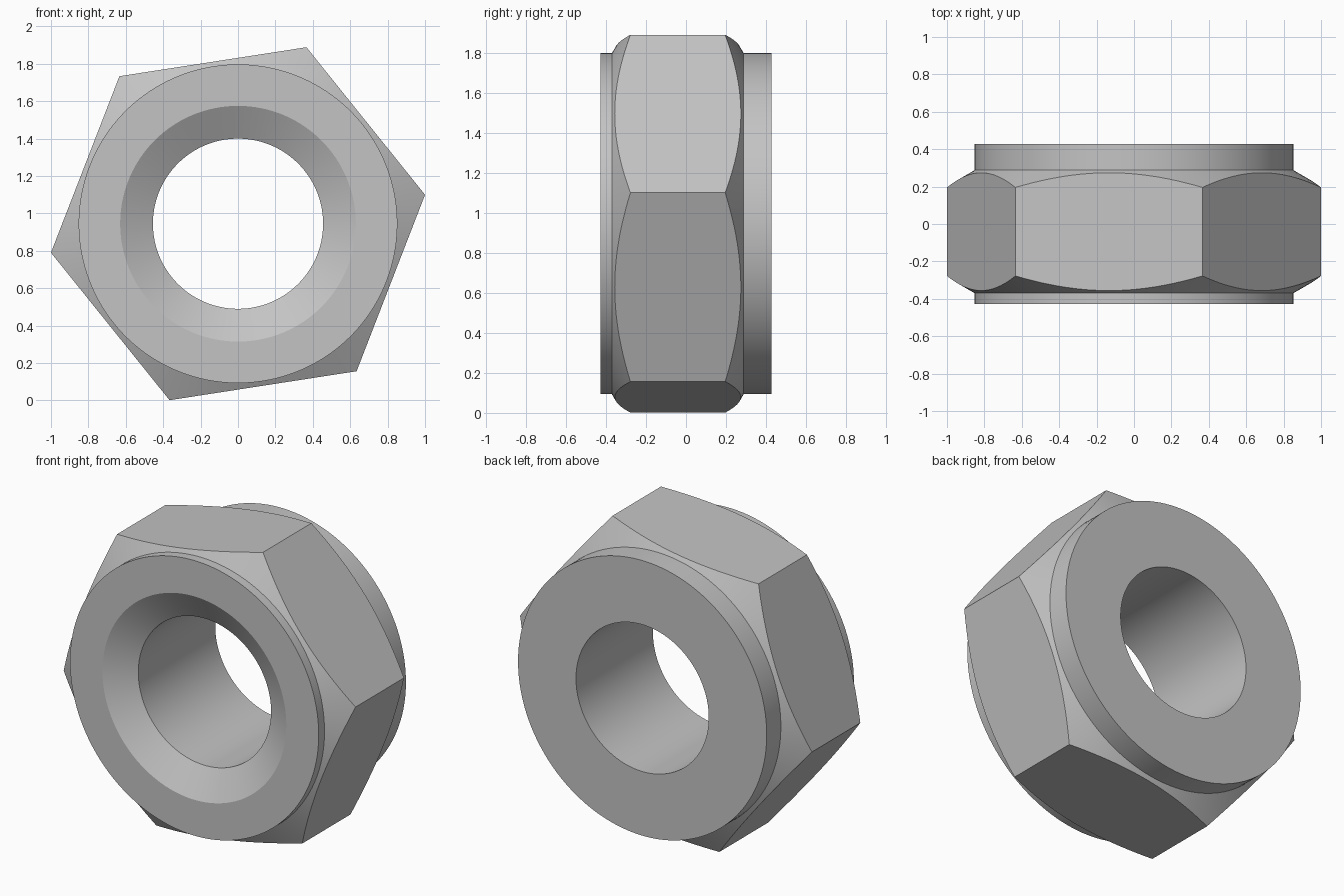
import bpy, bmesh
from math import cos, sin, pi, radians, tan

cube = bpy.data.objects.get("Cube")
if cube:
    bpy.data.objects.remove(cube, do_unlink=True)

SIDES, STEPS = 6, 24            # hexagon sides, segments along each side
CORNER_R = 1.012                # centre to hexagon corner
APOTHEM = CORNER_R * cos(pi / SIDES)
COLLAR_R, BORE_R, SINK_R = 0.852, 0.455, 0.63
FRONT, BACK = -0.427, 0.427
TURN = radians(8.8)             # rotation of the hexagon about the bore
CENTRE_Z = 0.945
SLOPE = tan(radians(30))        # chamfer and countersink angle


def section(i):
    """Closed (radius, y) cross-section at segment i, following the hexagon."""
    local = (i % STEPS) / STEPS * 2 * pi / SIDES - pi / SIDES
    hex_r = APOTHEM / cos(local)
    drop = (hex_r - COLLAR_R) * SLOPE
    return [
        (BORE_R, FRONT + (SINK_R - BORE_R) * SLOPE),   # countersink bottom
        (SINK_R, FRONT),                               # countersink rim
        (COLLAR_R, FRONT),
        (COLLAR_R, -0.37),                             # front collar
        (hex_r, -0.37 + drop),                         # front chamfer
        (hex_r, 0.288 - drop),                         # hexagon flat
        (COLLAR_R, 0.288),                             # back chamfer
        (COLLAR_R, BACK),                              # back collar
        (BORE_R, BACK),
    ]


# Nut body: sweep the section around the bore axis
bm = bmesh.new()
rings = []
for i in range(SIDES * STEPS):
    a = TURN + 2 * pi * i / (SIDES * STEPS)
    rings.append([bm.verts.new((r * cos(a), y, CENTRE_Z + r * sin(a)))
                  for r, y in section(i)])
for i, ring in enumerate(rings):
    after = rings[(i + 1) % len(rings)]
    for j in range(len(ring)):
        k = (j + 1) % len(ring)
        bm.faces.new((ring[j], ring[k], after[k], after[j]))
bmesh.ops.recalc_face_normals(bm, faces=bm.faces)

mesh = bpy.data.meshes.new("hex_nut")
bm.to_mesh(mesh)
bm.free()
nut = bpy.data.objects.new("hex_nut", mesh)
bpy.context.collection.objects.link(nut)

# Plain grey metal
grey = bpy.data.materials.new("plain_grey")
grey.use_nodes = True
colour = (0.55, 0.55, 0.55, 1)
grey.diffuse_color = colour
grey.node_tree.nodes["Principled BSDF"].inputs["Base Color"].default_value = colour
mesh.materials.append(grey)

# Smooth round surfaces, crisp edges
bpy.ops.object.select_all(action='DESELECT')
nut.select_set(True)
bpy.context.view_layer.objects.active = nut
bpy.ops.object.shade_smooth_by_angle(angle=radians(25))
